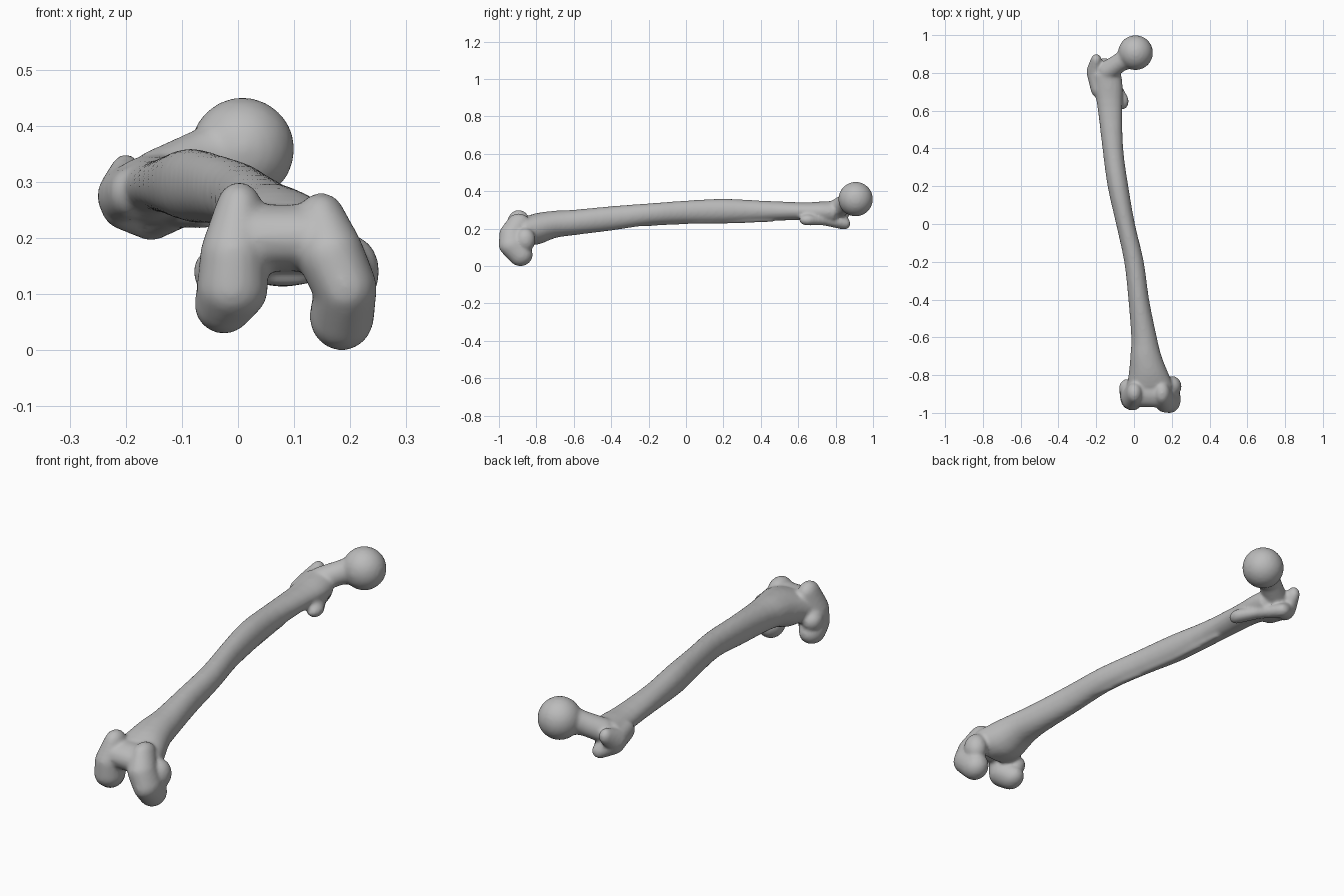
import bpy
import bmesh
from mathutils import Matrix, Vector

cube = bpy.data.objects.get("Cube")
if cube:
    bpy.data.objects.remove(cube, do_unlink=True)

bone = bmesh.new()


def add_hull(parts):
    """Wrap a convex skin round ellipsoids given as (x, y, z, rx, ry, rz)."""
    bm = bmesh.new()
    for p in parts:
        m = Matrix.Translation(p[:3]) @ Matrix.Diagonal((*p[3:], 1))
        bmesh.ops.create_icosphere(bm, subdivisions=3, radius=1, matrix=m)
    if len(parts) > 1:
        bmesh.ops.delete(bm, geom=bm.faces[:], context='FACES_ONLY')
        bmesh.ops.delete(bm, geom=bm.edges[:], context='EDGES_FACES') if not bm.verts else None
        hull = bmesh.ops.convex_hull(bm, input=bm.verts[:])
        inner = [g for g in hull["geom_interior"] if isinstance(g, bmesh.types.BMVert)]
        bmesh.ops.delete(bm, geom=inner, context='VERTS')
        loose = [e for e in bm.edges if not e.link_faces]
        bmesh.ops.delete(bm, geom=loose, context='EDGES')
    mesh = bpy.data.meshes.new("part")
    bm.to_mesh(mesh)
    bm.free()
    bone.from_mesh(mesh)
    bpy.data.meshes.remove(mesh)


def add_chain(*parts):
    """Join neighbouring ellipsoids into a flowing limb."""
    for pair in zip(parts, parts[1:]):
        add_hull(pair)


def curve_through(rows, steps=3):
    """Catmull-Rom points through the given sections."""
    pts = [Vector(r) for r in rows]
    pts = [pts[0]] + pts + [pts[-1]]
    out = []
    for a, b, c, d in zip(pts, pts[1:], pts[2:], pts[3:]):
        for i in range(steps):
            t = i / steps
            out.append(0.5 * (2 * b + (c - a) * t + (2 * a - 5 * b + 4 * c - d) * t * t
                              + (3 * b - a - 3 * c + d) * t ** 3))
    return out + [pts[-1]]


# Shaft: x, y, z, half width, half height
shaft = [
    (-.15, .79, .287, .083, .062), (-.137, .72, .289, .078, .056),
    (-.128, .62, .293, .066, .048), (-.112, .4, .295, .055, .055),
    (-.085, .2, .295, .055, .065), (-.045, 0, .29, .05, .06),
    (0, -.2, .277, .052, .058), (.025, -.4, .255, .055, .065),
    (.053, -.6, .233, .068, .068), (.063, -.7, .223, .083, .073),
    (.077, -.79, .2, .105, .085), (.085, -.86, .19, .125, .075)]
add_chain(*[(x, y, z, rx, .02, rz) for x, y, z, rx, rz in curve_through(shaft)])

# Ridge along the underside of the shaft
add_chain((-.1, .45, .25, .015, .03, .015), (-.075, .2, .24, .015, .03, .014),
          (-.04, 0, .238, .015, .03, .014), (.01, -.25, .225, .015, .03, .014))

# Ball head and neck
add_hull([(.008, .907, .358, .093, .093, .093)])
add_chain((-.14, .81, .307, .055, .055, .052), (-.075, .855, .337, .05, .05, .052),
          (0, .9, .358, .065, .065, .065))

# Outer knob, its tip, rear lip and the crest down to the inner knob
add_chain((-.195, .72, .28, .035, .05, .045), (-.206, .805, .275, .045, .06, .05),
          (-.2, .87, .315, .028, .03, .036))
add_chain((-.205, .81, .26, .04, .05, .045), (-.155, .845, .226, .035, .035, .031),
          (-.105, .74, .242, .03, .03, .025), (-.06, .65, .247, .032, .045, .03))

# Inner and outer condyles, each running from front ridge to rear lobe
add_chain((.002, -.895, .25, .042, .055, .05), (-.008, -.92, .17, .06, .067, .06),
          (-.01, -.917, .11, .064, .07, .06), (-.025, -.885, .082, .053, .065, .053))
add_chain((.148, -.895, .235, .043, .06, .046), (.165, -.932, .17, .06, .067, .06),
          (.192, -.93, .11, .056, .071, .06), (.185, -.885, .061, .058, .066, .062))

# Side bumps above the condyles and the groove between them
add_hull([(-.035, -.87, .14, .045, .05, .045)])
add_hull([(.202, -.86, .14, .05, .055, .065)])
add_hull([(.01, -.89, .2, .04, .078, .06), (.155, -.895, .2, .04, .078, .06)])

# Fuse and soften the whole surface
mesh = bpy.data.meshes.new("thigh_bone")
bone.to_mesh(mesh)
bone.free()
obj = bpy.data.objects.new("thigh_bone", mesh)
bpy.context.collection.objects.link(obj)
remesh = obj.modifiers.new("fuse", 'REMESH')
remesh.mode = 'VOXEL'
remesh.voxel_size = .008
remesh.use_smooth_shade = True
smooth = obj.modifiers.new("soften", 'SMOOTH')
smooth.factor = .5
smooth.iterations = 8

# Matte grey
grey = bpy.data.materials.new("bone_grey")
grey.use_nodes = True
colour = (.5, .5, .5, 1)
grey.diffuse_color = colour
grey.node_tree.nodes["Principled BSDF"].inputs["Base Color"].default_value = colour
mesh.materials.append(grey)

bpy.context.view_layer.objects.active = obj
obj.select_set(True)
for name in ("fuse", "soften"):
    bpy.ops.object.modifier_apply(modifier=name)
bpy.ops.object.shade_smooth()
